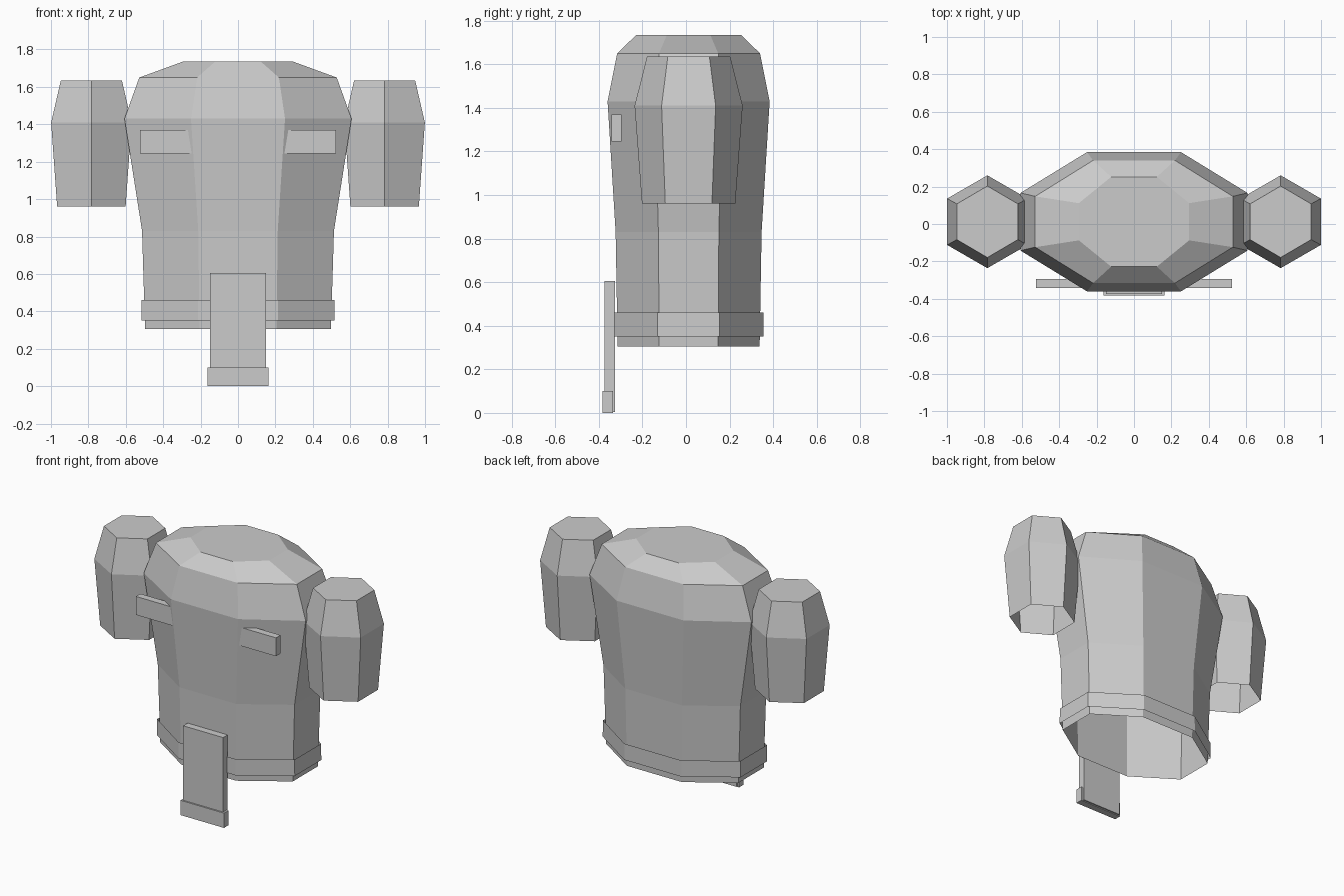
import bpy, bmesh, math

if "Cube" in bpy.data.objects:
    bpy.data.objects.remove(bpy.data.objects["Cube"])

CY = 0.012  # depth centre of the body armour

grey = bpy.data.materials.new("plain grey")
grey.diffuse_color = (0.6, 0.6, 0.6, 1)
grey.use_nodes = True
grey.node_tree.nodes["Principled BSDF"].inputs["Base Color"].default_value = grey.diffuse_color


def finish(name, bm):
    mesh = bpy.data.meshes.new(name)
    bm.to_mesh(mesh)
    bm.free()
    mesh.materials.append(grey)
    obj = bpy.data.objects.new(name, mesh)
    bpy.context.collection.objects.link(obj)
    return obj


def shell(name, sides, rings, cx=0.0, cap=True):
    """Open-bottomed loft; rings are (z, half width, half depth), bottom to top."""
    bm = bmesh.new()
    step = 2 * math.pi / sides
    # scale so the half sizes are measured to the flats (octagon) or the extremes (hexagon)
    kx = 1 / math.cos(step / 2)
    ky = kx if sides % 4 == 0 else 1.0
    loops = []
    for z, hx, hy in rings:
        loops.append([bm.verts.new((cx + hx * kx * math.cos(step * (i + 0.5)),
                                    CY + hy * ky * math.sin(step * (i + 0.5)), z))
                      for i in range(sides)])
    for a, b in zip(loops, loops[1:]):
        for i in range(sides):
            j = (i + 1) % sides
            bm.faces.new((a[i], a[j], b[j], b[i]))
    if cap:
        bm.faces.new(loops[-1])
    return finish(name, bm)


def box(name, x, y, z):
    bm = bmesh.new()
    bmesh.ops.create_cube(bm, size=1)
    for v in bm.verts:
        for k, (lo, hi) in enumerate((x, y, z)):
            v.co[k] = lo if v.co[k] < 0 else hi
    return finish(name, bm)


# Torso: eight-sided, flared at the chest, open underneath
shell("torso", 8, [(0.305, 0.497, 0.326), (0.83, 0.513, 0.335), (1.43, 0.607, 0.372),
                   (1.65, 0.528, 0.328), (1.735, 0.295, 0.24)])

# Belt: band around the waist
shell("belt", 8, [(0.35, 0.517, 0.343), (0.46, 0.515, 0.343)], cap=False)

# Shoulder guards and chest plates, left and right
for side, s in (("left", 1), ("right", -1)):
    shell(side + "_shoulder_guard", 6,
          [(0.96, 0.183, 0.214), (1.41, 0.215, 0.248), (1.635, 0.163, 0.191)], cx=0.784 * s)
    box(side + "_chest_plate", sorted((0.15 * s, 0.525 * s)), (-0.343, -0.295), (1.245, 1.37))

# Hanging front flap with its hem
box("front_flap", (-0.15, 0.15), (-0.373, -0.325), (0.005, 0.605))
box("flap_hem", (-0.163, 0.163), (-0.383, -0.335), (0.0, 0.10))
